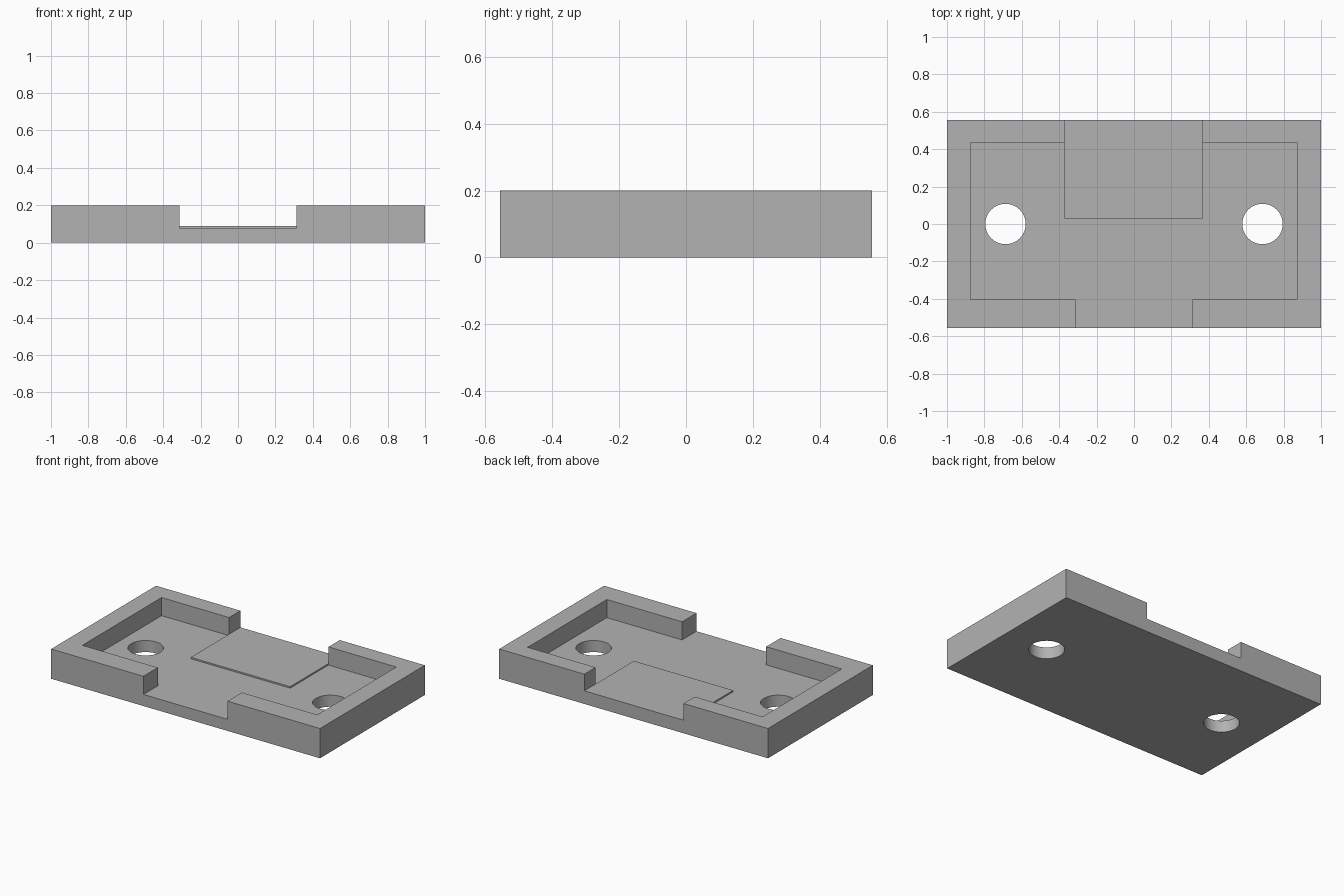
import bpy
import bmesh
import math

if "Cube" in bpy.data.objects:
    bpy.data.objects.remove(bpy.data.objects["Cube"], do_unlink=True)

HALF_Y, HEIGHT, FLOOR, PAD_TOP = 0.557, 0.2, 0.078, 0.088
HOLE_X, HOLE_R = 0.687, 0.108

grey = bpy.data.materials.new("plain_grey")
grey.use_nodes = True
colour = (0.448, 0.448, 0.448, 1)
grey.diffuse_color = colour
grey.node_tree.nodes["Principled BSDF"].inputs["Base Color"].default_value = colour


def prism(name, outline, z0, z1):
    """Extrude a counter-clockwise plan outline from z0 to z1."""
    bm = bmesh.new()
    base = bm.faces.new([bm.verts.new((x, y, z0)) for x, y in outline])
    top = bmesh.ops.extrude_face_region(bm, geom=[base])["geom"]
    verts = [g for g in top if isinstance(g, bmesh.types.BMVert)]
    bmesh.ops.translate(bm, verts=verts, vec=(0, 0, z1 - z0))
    bmesh.ops.recalc_face_normals(bm, faces=bm.faces)
    mesh = bpy.data.meshes.new(name)
    bm.to_mesh(mesh)
    bm.free()
    mesh.materials.append(grey)
    obj = bpy.data.objects.new(name, mesh)
    bpy.context.collection.objects.link(obj)
    return obj


def rect(x0, x1, y0, y1):
    return [(x0, y0), (x1, y0), (x1, y1), (x0, y1)]


def cut(target, cutter):
    """Subtract the cutter from the target, then discard it."""
    cutter.hide_render = True
    bpy.ops.object.select_all(action="DESELECT")
    bpy.context.view_layer.objects.active = target
    target.select_set(True)
    mod = target.modifiers.new("cut", "BOOLEAN")
    mod.operation, mod.solver, mod.object = "DIFFERENCE", "EXACT", cutter
    bpy.ops.object.modifier_apply(modifier=mod.name)
    bpy.data.objects.remove(cutter, do_unlink=True)


# Outer block
tray = prism("tray", rect(-1, 1, -HALF_Y, HALF_Y), 0, HEIGHT)

# Pocket with an opening through the front wall and a wider one at the back
front_l, front_r, back_l, back_r = -0.314, 0.312, -0.372, 0.367
in_l, in_r, in_f, in_b, out = -0.875, 0.872, -0.404, 0.437, 0.7
pocket = [(in_l, in_f), (front_l, in_f), (front_l, -out), (front_r, -out),
          (front_r, in_f), (in_r, in_f), (in_r, in_b), (back_r, in_b),
          (back_r, out), (back_l, out), (back_l, in_b), (in_l, in_b)]
cut(tray, prism("pocket_cutter", pocket, FLOOR, HEIGHT + 0.1))

# Round screw holes through the floor
for side in (-1, 1):
    ring = [(side * HOLE_X + HOLE_R * math.cos(i * math.tau / 64),
             HOLE_R * math.sin(i * math.tau / 64)) for i in range(64)]
    cut(tray, prism("hole_cutter", ring, -0.1, HEIGHT + 0.1))

bpy.ops.object.shade_smooth_by_angle(angle=math.radians(30))

# Thin raised pad running out through the back opening
prism("raised_pad", rect(back_l, back_r, 0.03, HALF_Y), FLOOR, PAD_TOP)
